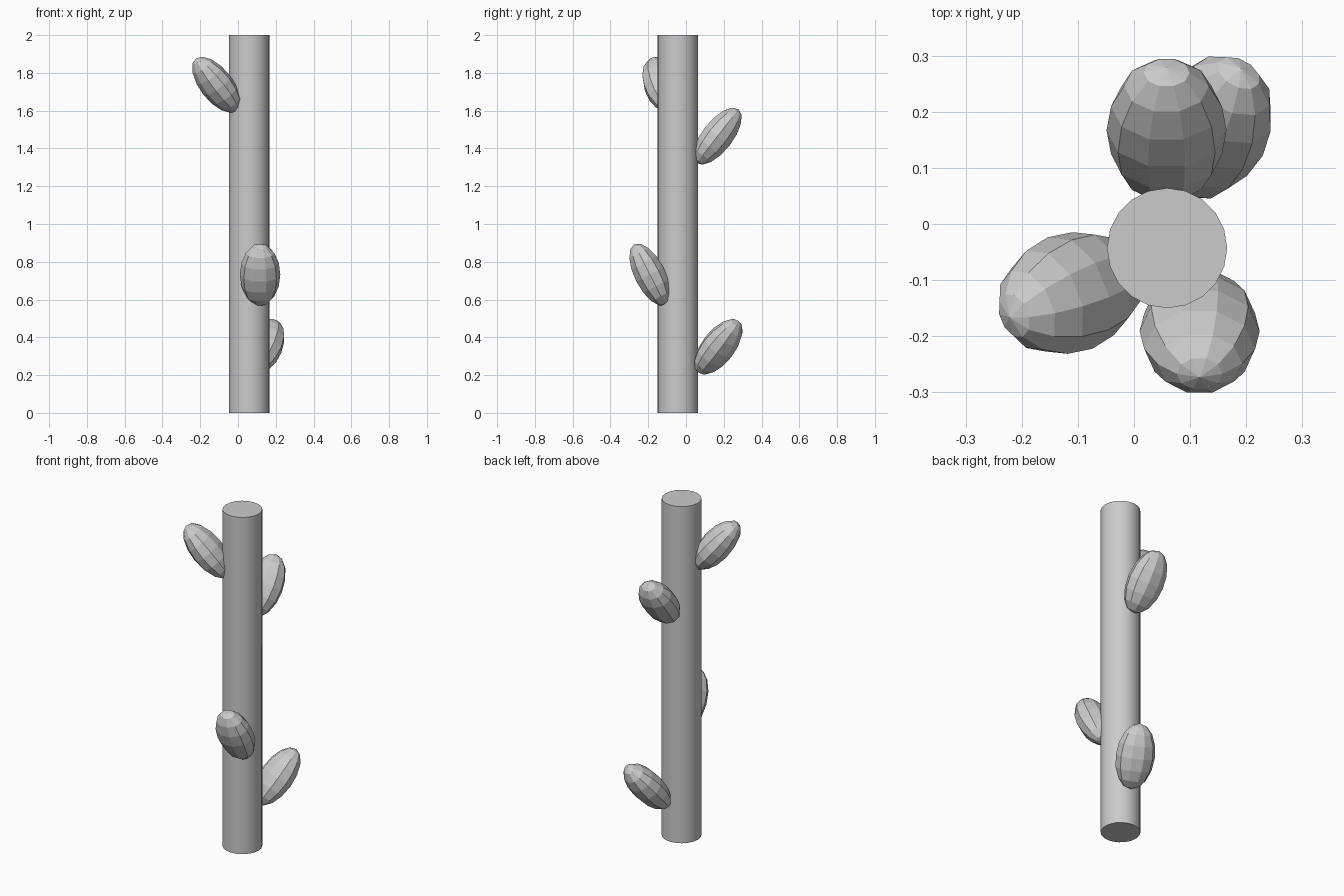
import bpy, bmesh
from math import sin, cos, pi, radians
from mathutils import Matrix, Vector

if "Cube" in bpy.data.objects:
    bpy.data.objects.remove(bpy.data.objects["Cube"])

SIDES, RINGS = 10, 8
SIZE = (0.085, 0.107, 0.181)  # radial, sideways and lengthwise half-sizes


def add_bud(name, centre, azimuth, tilt):
    """Faceted ellipsoid leaning outward from the stem."""
    bm = bmesh.new()
    top = bm.verts.new((0, 0, SIZE[2]))
    bottom = bm.verts.new((0, 0, -SIZE[2]))
    rings = []
    for r in range(1, RINGS):
        t = pi * r / RINGS
        angles = [pi / SIDES + 2 * pi * k / SIDES for k in range(SIDES)]
        rings.append([bm.verts.new((SIZE[0] * sin(t) * cos(a),
                                    SIZE[1] * sin(t) * sin(a),
                                    SIZE[2] * cos(t))) for a in angles])
    for k in range(SIDES):
        n = (k + 1) % SIDES
        bm.faces.new((top, rings[0][k], rings[0][n]))
        bm.faces.new((bottom, rings[-1][n], rings[-1][k]))
        for a, b in zip(rings, rings[1:]):
            bm.faces.new((a[k], b[k], b[n], a[n]))
    bm.transform(Matrix.Rotation(radians(azimuth), 4, 'Z')
                 @ Matrix.Rotation(radians(tilt), 4, 'Y'))
    mesh = bpy.data.meshes.new(name)
    bm.to_mesh(mesh)
    bm.free()
    obj = bpy.data.objects.new(name, mesh)
    obj.location = Vector(centre)
    bpy.context.collection.objects.link(obj)


# Stem
bpy.ops.mesh.primitive_cylinder_add(vertices=20, radius=0.107, depth=2,
                                    location=(0.059, -0.043, 1))
bpy.context.object.name = "stem"
bpy.ops.object.shade_smooth_by_angle()

# Buds, from the bottom up
add_bud("bud_1", (0.135, 0.172, 0.35), 62, 41)
add_bud("bud_2", (0.117, -0.191, 0.732), -90, 27)
add_bud("bud_3", (0.058, 0.167, 1.465), 90, 38)
add_bud("bud_4", (-0.114, -0.123, 1.737), 202, 40)
